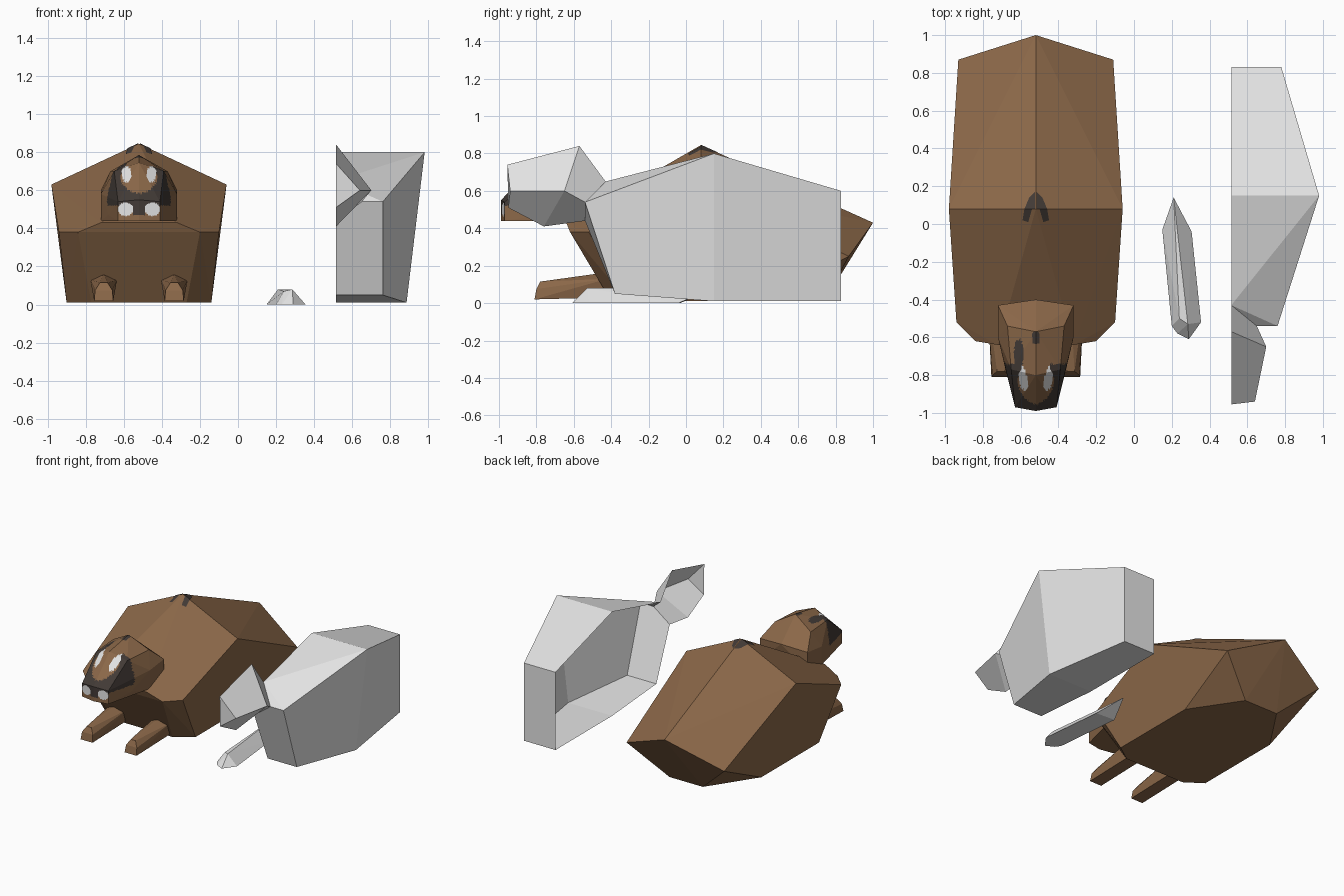
import bpy, bmesh

if "Cube" in bpy.data.objects:
    bpy.data.objects.remove(bpy.data.objects["Cube"])

CX = -0.52  # centre line of the painted animal


def mat(name, rgb):
    m = bpy.data.materials.new(name)
    m.diffuse_color = (*rgb, 1)
    m.use_nodes = True
    m.node_tree.nodes["Principled BSDF"].inputs["Base Color"].default_value = m.diffuse_color
    return m


BROWN = mat("brown fur", (0.26, 0.138, 0.066))
DARK = mat("dark fur", (0.055, 0.043, 0.037))
PALE = mat("pale grey", (0.78, 0.78, 0.78))


def finish(bm, name, *mats):
    bmesh.ops.recalc_face_normals(bm, faces=bm.faces)
    me = bpy.data.meshes.new(name)
    bm.to_mesh(me)
    bm.free()
    for m in mats:
        me.materials.append(m)
    ob = bpy.data.objects.new(name, me)
    bpy.context.collection.objects.link(ob)
    return ob


def mirrored(half, cx=CX):
    """Points given as (half width, y, z), mirrored about cx."""
    pts = []
    for x, y, z in half:
        pts.append((cx + x, y, z))
        if x:
            pts.append((cx - x, y, z))
    return pts


def hull(pts):
    bm = bmesh.new()
    for p in pts:
        bm.verts.new(p)
    res = bmesh.ops.convex_hull(bm, input=bm.verts)
    loose = [v for v in bm.verts if not v.link_faces]
    bmesh.ops.delete(bm, geom=loose, context='VERTS')
    return bm


# Painted animal: faceted body
body = [(0, .08, .845), (.46, .08, .63), (0, 1.0, .43), (.41, .87, .25),
        (.14, .74, .01), (.38, .38, .01), (.38, -.31, .01), (.25, -.40, .01),
        (.42, -.52, .38), (.32, -.62, .38), (.20, -.64, .43)]
finish(hull(mirrored(body)), "body", BROWN)

# Painted animal: head, finely cut so the face markings follow a rule
head = [(0, -.40, .62), (.20, -.43, .60), (.20, -.43, .45), (.15, -.54, .70),
        (0, -.57, .785), (.20, -.60, .58), (.20, -.60, .44), (.13, -.77, .70),
        (0, -.80, .745), (.16, -.77, .47), (.11, -.97, .54), (.11, -.97, .44),
        (0, -.99, .55), (0, -.99, .44)]
bm = hull(mirrored(head))
bmesh.ops.subdivide_edges(bm, edges=bm.edges, cuts=13, use_grid_fill=True)


def inside(u, z, cu, cz, ru, rz):
    return ((u - cu) / ru) ** 2 + ((z - cz) / rz) ** 2 < 1


bm.normal_update()
for f in bm.faces:
    c = f.calc_center_median()
    u, z = abs(c.x - CX), c.z
    if c.y < -.74:
        if inside(u, z, .065, .685, .025, .042):      # eyes
            f.material_index = 2
        elif inside(u, z, .07, .50, .04, .035) and c.y < -.9:  # muzzle
            f.material_index = 2
        elif inside(u, z, 0, .67, .095, .085):        # brown middle of the face
            f.material_index = 0
        elif z > .52 or (z > .47 and u < .03):        # dark mask
            f.material_index = 1
    elif inside(c.x, c.y, -.61, -.69, .025, .08) and z > .6:   # brow streak
        f.material_index = 1
    elif inside(c.x, c.y, CX, -.60, .02, .035) and z > .6:     # forehead spot
        f.material_index = 1
finish(bm, "head", BROWN, DARK, PALE)

# Dark marks on the peak of the back
bm = bmesh.new()
marks = [[(.005, .17), (.035, .14), (.06, .08), (.005, .08)],
         [(.02, .08), (.06, .08), (.07, .02), (.04, .01)]]
for s in (-1, 1):
    for outline in marks:
        bm.faces.new([bm.verts.new((CX + s * x, y, .849 - .467 * x - .45 * abs(y - .08)))
                      for x, y in outline])
marks_ob = finish(bm, "back_marks", DARK)

# Front feet
foot = [(.05, -.42, .03), (.07, -.42, .13), (0, -.42, .165),
        (.05, -.81, .02), (.045, -.80, .075), (.02, -.78, .115)]
for name, x in (("left_foot", -.705), ("right_foot", -.335)):
    finish(hull(mirrored(foot, x)), name, BROWN)

# Grey loose limb lying on the ground
limb = [(.21, .14, .08), (.15, -.03, 0), (.20, -.54, 0), (.23, -.58, 0), (.29, -.61, 0),
        (.355, -.52, 0), (.305, -.04, 0), (.285, -.53, .08), (.24, -.50, .07)]
finish(hull(limb), "loose_limb", PALE)

# Grey half animal, open along its inner plane
X0 = .515
half = dict(
    crown=(X0, -.57, .84), cheek=(.70, -.65, .60), jaw=(.64, -.94, .60),
    brow=(X0, -.955, .74), chin=(X0, -.95, .51), throat=(X0, -.76, .41),
    nape=(X0, -.43, .65), neck=(.65, -.54, .54), under=(X0, -.54, .44),
    ridge=(X0, .15, .80), hip=(.98, .15, .80), shoulder=(.76, -.54, .54),
    toe=(.76, -.38, .05), breast=(X0, -.38, .05), side=(.885, .15, .01),
    belly=(X0, .15, .01), rump=(X0, .83, .60), rump_out=(.78, .83, .60),
    heel=(.78, .83, .01), tail=(X0, .83, .01))
faces = ["crown cheek jaw brow", "brow jaw chin", "chin jaw cheek throat",
         "crown nape neck cheek", "cheek neck under throat",
         "nape ridge hip", "nape hip shoulder", "nape shoulder neck",
         "neck shoulder toe breast under", "shoulder hip side toe",
         "toe side belly breast", "ridge rump rump_out hip",
         "hip rump_out heel side", "side heel tail belly", "rump tail heel rump_out"]
bm = bmesh.new()
vs = {k: bm.verts.new(p) for k, p in half.items()}
for f in faces:
    bm.faces.new([vs[k] for k in f.split()])
finish(bm, "half_animal", PALE)
